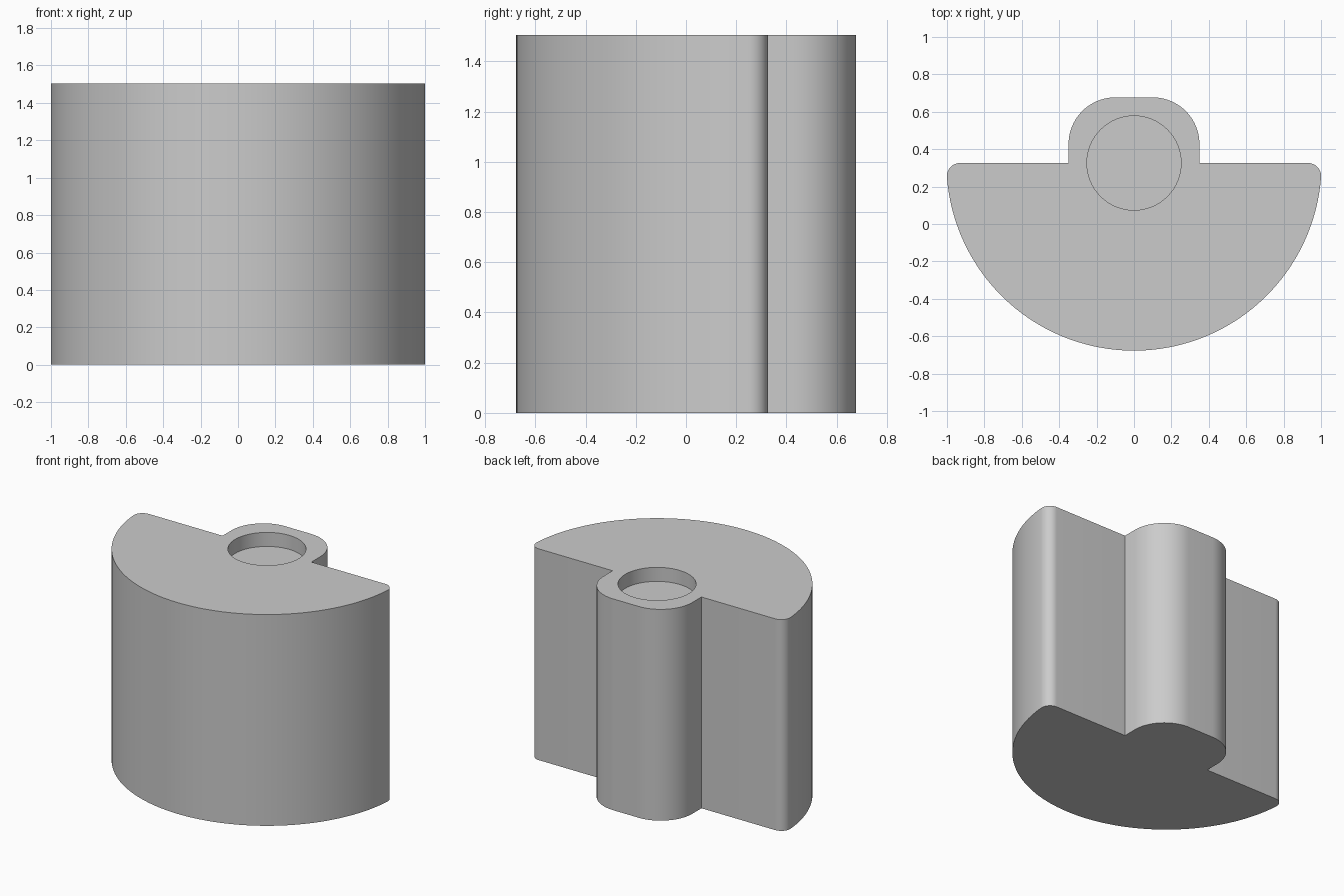
import bpy
import bmesh
from math import sin, cos, sqrt, atan2, pi

cube = bpy.data.objects.get("Cube")
if cube:
    bpy.data.objects.remove(cube, do_unlink=True)

HEIGHT = 1.505
FLAT_Y = 0.326      # back plane of the half round, also its centre line
RADIUS = 1.003
CORNER = 0.07       # rounding of the two outer corners
BOSS_X, BOSS_Y, BOSS_R = 0.35, 0.677, 0.25
HOLE_R, HOLE_DEPTH = 0.252, 0.10

grey = bpy.data.materials.new("plain grey")
grey.use_nodes = True
colour = (0.6, 0.6, 0.6, 1)
grey.diffuse_color = colour
grey.node_tree.nodes["Principled BSDF"].inputs["Base Color"].default_value = colour


def arc(cx, cy, r, start, end, steps):
    angles = [start + (end - start) * i / steps for i in range(steps + 1)]
    return [(cx + r * cos(a), cy + r * sin(a)) for a in angles]


# Half outline from the front centre round to the back of the boss
corner_x = sqrt((RADIUS - CORNER) ** 2 - CORNER ** 2)
tangent = atan2(-CORNER, corner_x)
half = arc(0, FLAT_Y, RADIUS, -pi / 2, tangent, 48)
half += arc(corner_x, FLAT_Y - CORNER, CORNER, tangent, pi / 2, 12)[1:]
half.append((BOSS_X, FLAT_Y))
half += arc(BOSS_X - BOSS_R, BOSS_Y - BOSS_R, BOSS_R, 0, pi / 2, 20)
outline = half + [(-x, y) for x, y in reversed(half[1:])]


def prism(name, points, bottom, top):
    bm = bmesh.new()
    base = bm.faces.new([bm.verts.new((x, y, bottom)) for x, y in points])
    new = bmesh.ops.extrude_face_region(bm, geom=[base], use_keep_orig=True)["geom"]
    verts = [v for v in new if isinstance(v, bmesh.types.BMVert)]
    bmesh.ops.translate(bm, verts=verts, vec=(0, 0, top - bottom))
    bmesh.ops.recalc_face_normals(bm, faces=bm.faces)
    mesh = bpy.data.meshes.new(name)
    bm.to_mesh(mesh)
    bm.free()
    mesh.materials.append(grey)
    obj = bpy.data.objects.new(name, mesh)
    bpy.context.collection.objects.link(obj)
    return obj


# Half-round body with its boss, and the shallow round recess in the top
body = prism("half_round_body", outline, 0, HEIGHT)
circle = arc(0, FLAT_Y, HOLE_R, 0, 2 * pi, 64)[:-1]
cutter = prism("recess_cutter", circle, HEIGHT - HOLE_DEPTH, HEIGHT + 0.1)
cutter.hide_render = True

cut = body.modifiers.new("recess", "BOOLEAN")
cut.operation = "DIFFERENCE"
cut.solver = "EXACT"
cut.object = cutter

bpy.ops.object.select_all(action="DESELECT")
body.select_set(True)
bpy.context.view_layer.objects.active = body
bpy.ops.object.modifier_apply(modifier=cut.name)
bpy.data.objects.remove(cutter, do_unlink=True)
bpy.ops.object.shade_smooth_by_angle(angle=pi / 6)
